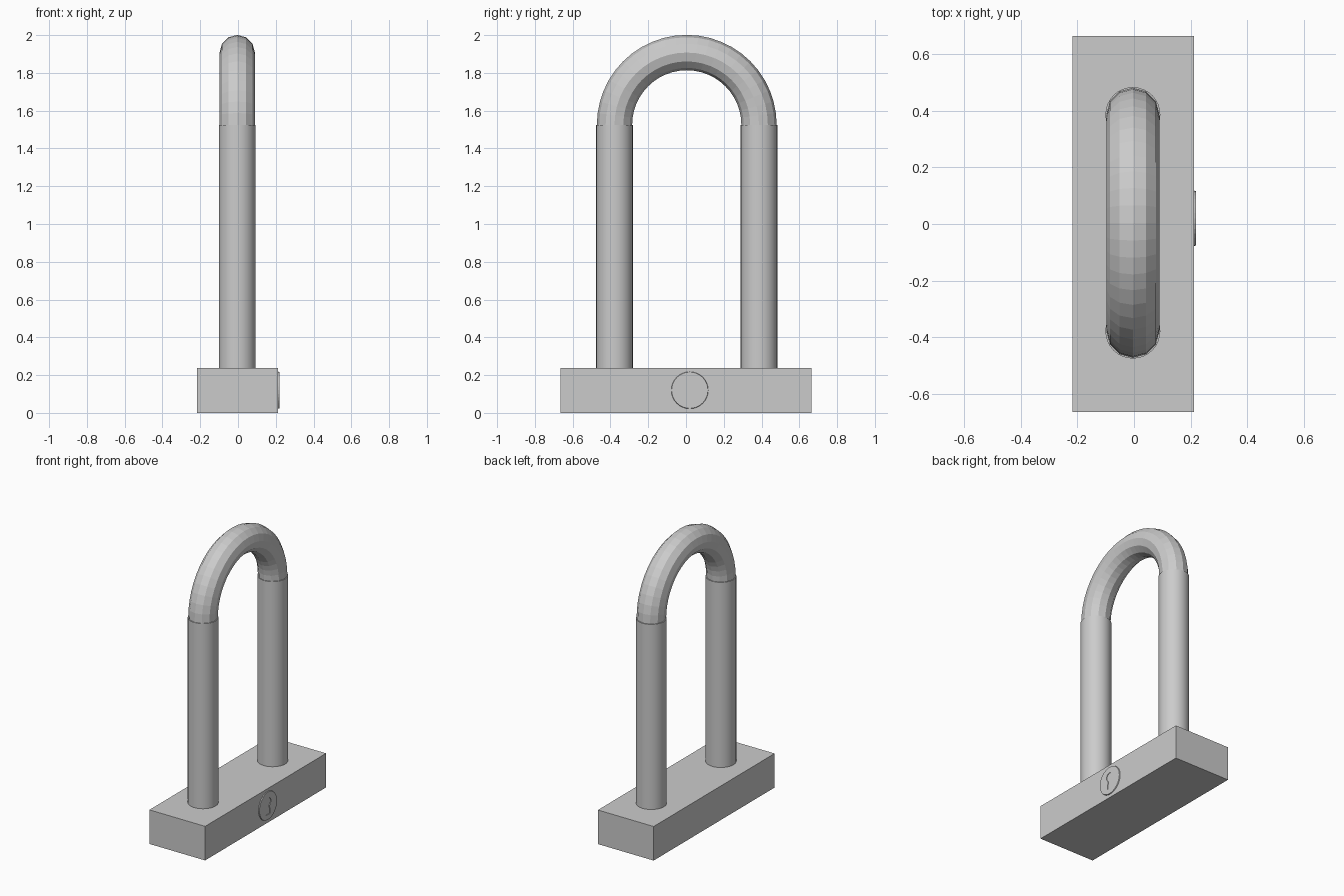
import bpy, bmesh, math
from mathutils import Matrix, Vector

default = bpy.data.objects.get("Cube")
if default:
    bpy.data.objects.remove(default, do_unlink=True)

steel = bpy.data.materials.new("steel_grey")
steel.use_nodes = True
GREY = (0.6, 0.6, 0.6, 1)
steel.diffuse_color = GREY
steel.node_tree.nodes["Principled BSDF"].inputs["Base Color"].default_value = GREY


def finish(name, bm, smooth=False):
    """Turn a bmesh into a named object."""
    bmesh.ops.recalc_face_normals(bm, faces=bm.faces)
    mesh = bpy.data.meshes.new(name)
    bm.to_mesh(mesh)
    bm.free()
    obj = bpy.data.objects.new(name, mesh)
    bpy.context.collection.objects.link(obj)
    mesh.materials.append(steel)
    if smooth:
        bpy.ops.object.select_all(action="DESELECT")
        obj.select_set(True)
        bpy.context.view_layer.objects.active = obj
        bpy.ops.object.shade_smooth_by_angle(angle=math.radians(30))
    return obj


CX, CY = -0.004, 0.004       # axis of the shackle
SPREAD = 0.3825              # half distance between the legs
BASE_TOP, LEG_TOP = 0.237, 1.525
SIDE = 0.2125                # face of the body that carries the lock

# Lock body
bm = bmesh.new()
bmesh.ops.create_cube(bm, size=1)
bmesh.ops.scale(bm, verts=bm.verts, vec=(SIDE + 0.2165, 1.33, BASE_TOP))
bmesh.ops.translate(bm, verts=bm.verts, vec=(-0.002, 0, BASE_TOP / 2))
finish("lock_body", bm)

# Straight legs of the shackle
for name, sign in (("front_leg", -1), ("back_leg", 1)):
    bm = bmesh.new()
    bmesh.ops.create_cone(bm, cap_ends=True, segments=32, radius1=0.097, radius2=0.097,
                          depth=LEG_TOP - BASE_TOP + 0.02)
    bmesh.ops.translate(bm, verts=bm.verts,
                        vec=(CX, CY + sign * SPREAD, (LEG_TOP + BASE_TOP - 0.02) / 2))
    finish(name, bm, smooth=True)

# Bent top of the shackle: a ring spun through half a turn
bm = bmesh.new()
centre = Vector((CX, CY, LEG_TOP))
ring = bmesh.ops.create_circle(bm, segments=12, radius=0.0935,
                               matrix=Matrix.Translation(centre + Vector((0, SPREAD, 0))))
bmesh.ops.spin(bm, geom=ring["verts"] + list(bm.edges), cent=centre, axis=(1, 0, 0),
               angle=math.pi, steps=24)
finish("shackle_bend", bm)

# Round key cylinder on the side, with a bevelled rim
KY, KZ = 0.02, 0.12
to_side = Matrix.Translation((SIDE, KY, KZ)) @ Matrix.Rotation(math.pi / 2, 4, "Y")
bm = bmesh.new()
bmesh.ops.create_cone(bm, cap_ends=True, segments=32, radius1=0.1, radius2=0.096, depth=0.012)
bmesh.ops.transform(bm, matrix=to_side, verts=bm.verts)
key_disc = finish("key_cylinder", bm)

# Keyhole recess: round hole with a flared slot below
arc = [math.radians(-60 + 300 * i / 20) for i in range(21)]
outline = [(0.03 * math.cos(a), 0.03 * math.sin(a) + 0.025) for a in arc]
outline += [(-0.022, -0.06), (0.022, -0.06)]
bm = bmesh.new()
face = bm.faces.new([bm.verts.new((SIDE + 0.002, KY + y, KZ + z)) for y, z in outline])
top = bmesh.ops.extrude_face_region(bm, geom=[face])
bmesh.ops.translate(bm, vec=(0.02, 0, 0),
                    verts=[v for v in top["geom"] if isinstance(v, bmesh.types.BMVert)])
cutter = finish("keyhole_cutter", bm)
cutter.hide_render = True
cut = key_disc.modifiers.new("keyhole", "BOOLEAN")
cut.operation, cut.object, cut.solver = "DIFFERENCE", cutter, "EXACT"
bpy.context.view_layer.objects.active = key_disc
bpy.ops.object.modifier_apply(modifier=cut.name)
bpy.data.objects.remove(cutter, do_unlink=True)
